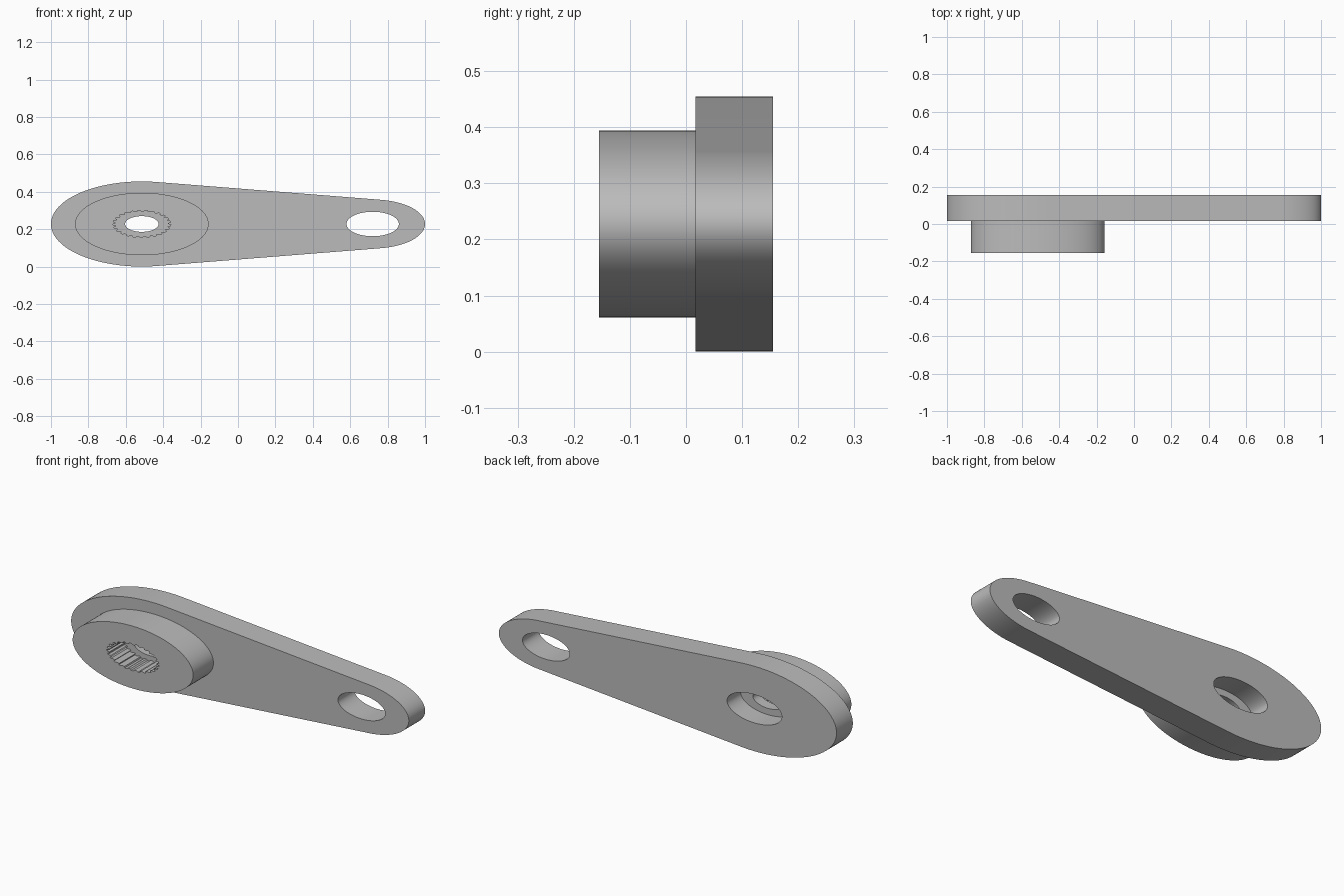
import bpy
import bmesh
from math import acos, cos, sin, pi

if "Cube" in bpy.data.objects:
    bpy.data.objects.remove(bpy.data.objects["Cube"])

STRETCH = 2.137          # round shapes are widened along x
MID_Z = 0.2275
HUB_X, TIP_X = -0.514, 0.72
HUB_R, TIP_R = 0.2275, 0.131
FRONT, STEP, BACK = -0.155, 0.017, 0.155

grey = bpy.data.materials.new("light grey")
grey.use_nodes = True
grey.diffuse_color = (0.5, 0.5, 0.5, 1)
grey.node_tree.nodes["Principled BSDF"].inputs["Base Color"].default_value = (0.5, 0.5, 0.5, 1)


def arc(cx, r, start=0.0, end=2 * pi, n=96, closed=True):
    """Points of a widened arc in the xz plane."""
    steps = n if closed else n - 1
    angles = [start + (end - start) * i / steps for i in range(n)]
    return [(cx + STRETCH * r * cos(a), MID_Z + r * sin(a)) for a in angles]


def prism(name, outline, y0, y1):
    """Extrude an xz outline from y0 to y1."""
    bm = bmesh.new()
    face = bm.faces.new([bm.verts.new((x, y0, z)) for x, z in outline])
    grown = bmesh.ops.extrude_face_region(bm, geom=[face])["geom"]
    moved = [v for v in grown if isinstance(v, bmesh.types.BMVert)]
    bmesh.ops.translate(bm, verts=moved, vec=(0, y1 - y0, 0))
    bmesh.ops.recalc_face_normals(bm, faces=bm.faces)
    mesh = bpy.data.meshes.new(name)
    bm.to_mesh(mesh)
    bm.free()
    mesh.materials.append(grey)
    obj = bpy.data.objects.new(name, mesh)
    bpy.context.collection.objects.link(obj)
    return obj


def combine(base, other, operation):
    mod = base.modifiers.new(other.name, "BOOLEAN")
    mod.operation = operation
    mod.solver = "EXACT"
    mod.object = other
    other.hide_render = True
    bpy.context.view_layer.objects.active = base
    bpy.ops.object.modifier_apply(modifier=mod.name)
    bpy.data.objects.remove(other)


# Tapered arm: two rounded ends joined by their tangent lines
tangent = acos((HUB_R - TIP_R) / ((TIP_X - HUB_X) / STRETCH))
outline = arc(HUB_X, HUB_R, tangent, 2 * pi - tangent, 64, False)
outline += arc(TIP_X, TIP_R, -tangent, tangent, 48, False)
arm = prism("lever_arm", outline, STEP, BACK)

# Raised hub on the front
combine(arm, prism("hub", arc(HUB_X, 0.167), FRONT, STEP + 0.01), "UNION")

# Toothed socket, open to the front
TEETH = 25
socket = []
for t in range(TEETH):
    for part, r in ((0.0, 0.066), (0.3, 0.066), (0.5, 0.0725), (0.8, 0.0725)):
        a = 2 * pi * (t + part) / TEETH
        socket.append((HUB_X + STRETCH * r * cos(a), MID_Z + r * sin(a)))
combine(arm, prism("socket_cutter", socket, FRONT - 0.05, -0.018), "DIFFERENCE")

# Screw hole, rear recess and tip hole
for name, cx, r, y0 in (("screw_hole", HUB_X, 0.042, -0.1),
                        ("rear_recess", HUB_X, 0.076, 0.04),
                        ("tip_hole", TIP_X, 0.0655, -0.05)):
    combine(arm, prism(name, arc(cx, r), y0, BACK + 0.05), "DIFFERENCE")

bpy.ops.object.select_all(action="DESELECT")
arm.select_set(True)
bpy.context.view_layer.objects.active = arm
bpy.ops.object.shade_smooth_by_angle(angle=0.5)
